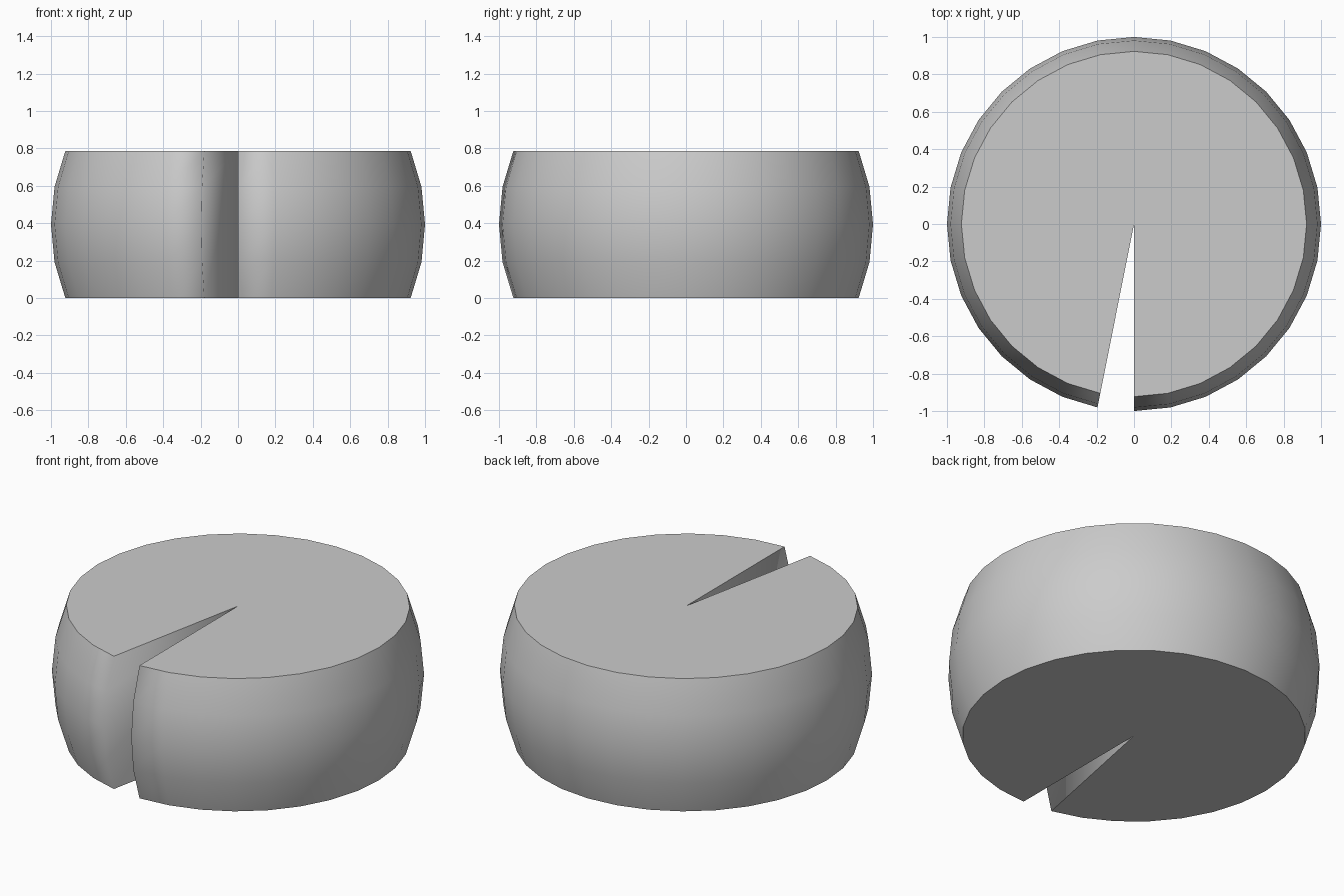
import bpy, bmesh
from math import pi
from mathutils import Vector

if "Cube" in bpy.data.objects:
    bpy.data.objects.remove(bpy.data.objects["Cube"])

SEGMENTS = 32
PROFILE = [(0.923, 0.0), (0.981, 0.192), (1.0, 0.394), (0.981, 0.594), (0.923, 0.787)]

bm = bmesh.new()

# Bulging rim section, spun around with one segment left open
section = [bm.verts.new((0, -r, z)) for r, z in PROFILE]
edges = [bm.edges.new(pair) for pair in zip(section, section[1:])]
bmesh.ops.spin(bm, geom=section + edges, cent=(0, 0, 0), axis=(0, 0, 1),
               angle=2 * pi * (SEGMENTS - 1) / SEGMENTS, steps=SEGMENTS - 1)
bm.verts.ensure_lookup_table()
verts = list(bm.verts)
n = len(PROFILE)
rows = [verts[i:i + n] for i in range(0, len(verts), n)]
for row in rows:
    row.sort(key=lambda v: v.co.z)
low = bm.verts.new((0, 0, 0))
high = bm.verts.new((0, 0, PROFILE[-1][1]))

# Flat top and bottom with the notch running to the centre
caps = [bm.faces.new([low] + [r[0] for r in rows]),
        bm.faces.new([high] + [r[-1] for r in rows])]

# Two upright notch walls
for row in (rows[0], rows[-1]):
    bm.faces.new([low] + row + [high])

bmesh.ops.recalc_face_normals(bm, faces=bm.faces)
for face in bm.faces:
    face.smooth = face not in caps

# Crisp cap outlines and notch centre line, soft everywhere else
for edge in bm.edges:
    at_centre = low in edge.verts and high in edge.verts
    edge.smooth = not (at_centre or any(f in caps for f in edge.link_faces))

mesh = bpy.data.meshes.new("notched_drum")
bm.to_mesh(mesh)
bm.free()
bpy.context.collection.objects.link(bpy.data.objects.new("notched_drum", mesh))
